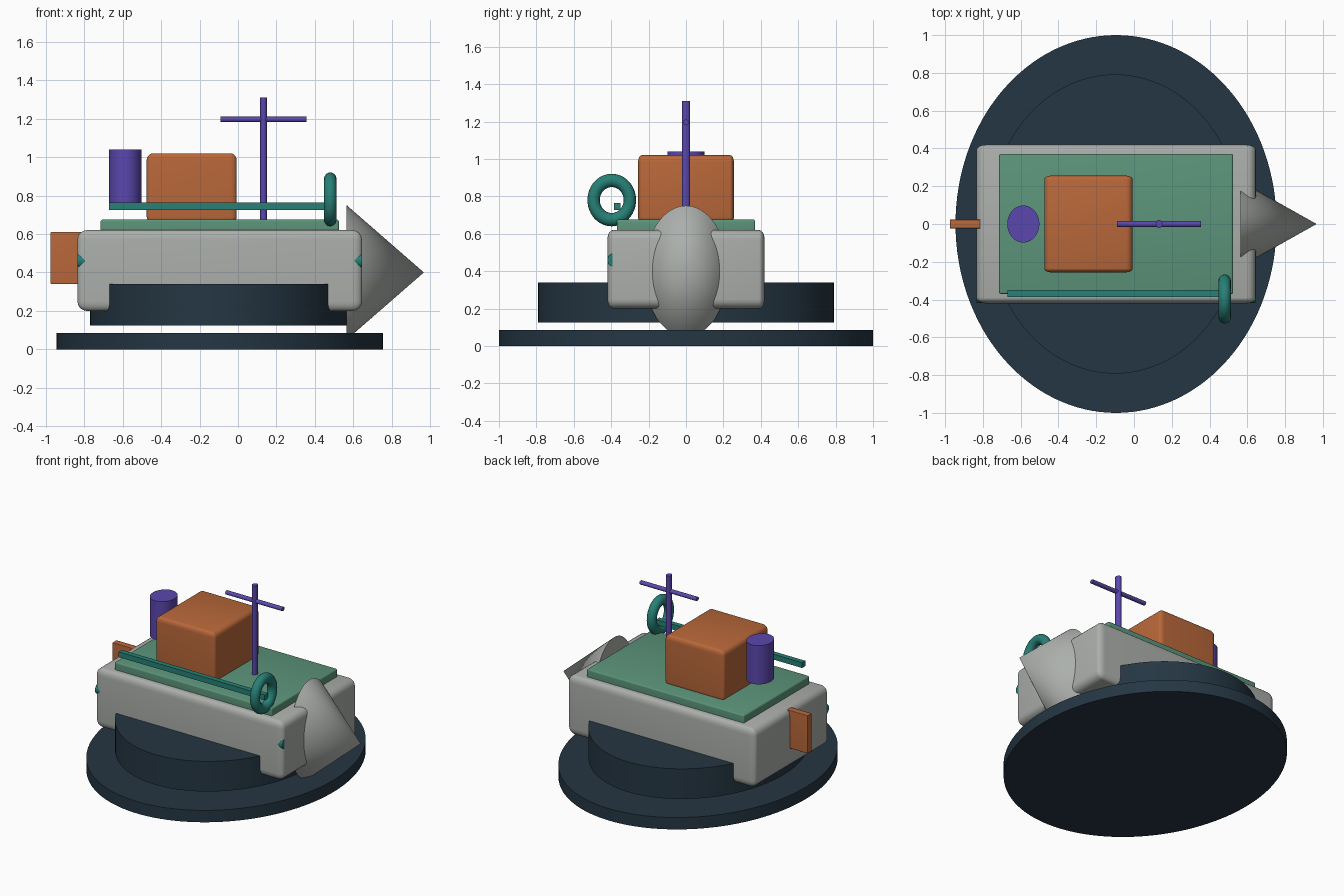
import bpy, bmesh, math
from mathutils import Matrix, Vector

cube = bpy.data.objects.get("Cube")
if cube:
    bpy.data.objects.remove(cube, do_unlink=True)


def material(name, rgb):
    m = bpy.data.materials.new(name)
    m.use_nodes = True
    m.diffuse_color = (*rgb, 1)
    bsdf = next(n for n in m.node_tree.nodes if n.type == "BSDF_PRINCIPLED")
    bsdf.inputs["Base Color"].default_value = (*rgb, 1)
    return m


navy = material("dark navy", (0.018, 0.037, 0.056))
grey = material("hull grey", (0.41, 0.43, 0.41))
green = material("deck green", (0.107, 0.30, 0.198))
orange = material("cabin orange", (0.485, 0.138, 0.042))
teal = material("trim teal", (0.02, 0.215, 0.18))
purple = material("mast purple", (0.105, 0.064, 0.42))


def finish(name, bm, mat):
    bmesh.ops.recalc_face_normals(bm, faces=bm.faces[:])
    mesh = bpy.data.meshes.new(name)
    bm.to_mesh(mesh)
    bm.free()
    mesh.materials.append(mat)
    for p in mesh.polygons:
        p.use_smooth = True
    mesh.set_sharp_from_angle(angle=math.radians(35))
    obj = bpy.data.objects.new(name, mesh)
    bpy.context.collection.objects.link(obj)
    return obj


def box(name, mat, low, high, bevel=0, squash=0.6):
    """Box between two corners; edge rounding is narrower along y."""
    low, high = Vector(low), Vector(high)
    size, centre = high - low, (low + high) / 2
    bm = bmesh.new()
    bmesh.ops.create_cube(bm, size=1)
    bmesh.ops.scale(bm, vec=(size.x, size.y / squash, size.z), verts=bm.verts)
    if bevel:
        bmesh.ops.bevel(bm, geom=bm.edges[:], offset=bevel, segments=5,
                        profile=0.5, affect="EDGES")
    bmesh.ops.scale(bm, vec=(1, squash, 1), verts=bm.verts)
    bmesh.ops.translate(bm, vec=centre, verts=bm.verts)
    return finish(name, bm, mat)


def rod(name, mat, centre, radii, length, axis="Z", tip=1, sides=64):
    """Elliptic cylinder, or a cone when tip is 0, along z or x."""
    bm = bmesh.new()
    bmesh.ops.create_cone(bm, cap_ends=True, segments=sides, radius1=1,
                          radius2=tip, depth=length)
    bmesh.ops.scale(bm, vec=(radii[0], radii[1], 1), verts=bm.verts)
    if axis == "X":
        bmesh.ops.rotate(bm, matrix=Matrix.Rotation(math.pi / 2, 3, "Y"),
                         verts=bm.verts)
    bmesh.ops.translate(bm, vec=centre, verts=bm.verts)
    return finish(name, bm, mat)


def ring(name, mat, centre, major, minor, stretch):
    """Torus with its axis along x, stretched upward."""
    bm = bmesh.new()
    n, m = 48, 16
    loops = []
    for i in range(n):
        a = math.tau * i / n
        loop = []
        for j in range(m):
            b = math.tau * j / m
            r = major + minor * math.cos(b)
            loop.append(bm.verts.new((minor * math.sin(b), r * math.cos(a),
                                      r * math.sin(a) * stretch)))
        loops.append(loop)
    for i in range(n):
        p, q = loops[i], loops[(i + 1) % n]
        for j in range(m):
            k = (j + 1) % m
            bm.faces.new((p[j], q[j], q[k], p[k]))
    bmesh.ops.translate(bm, vec=centre, verts=bm.verts)
    return finish(name, bm, mat)


# Display base: two oval discs
rod("base_plate", navy, (-0.095, 0, 0.0425), (0.85, 1.0), 0.085, sides=128)
rod("cradle_disc", navy, (-0.1, 0, 0.2325), (0.67, 0.792), 0.215, sides=128)

# Hull, pointed bow and rudder
box("hull", grey, (-0.835, -0.42, 0.2), (0.645, 0.42, 0.62), 0.05)
rod("bow_cone", grey, (0.766, 0, 0.4), (0.35, 0.225), 0.402, "X", tip=0)
box("rudder", orange, (-0.975, -0.023, 0.34), (-0.8, 0.023, 0.61), 0.004)
rod("side_strake", teal, (-0.095, -0.387, 0.46), (0.036, 0.032), 1.478, "X")

# Deck and superstructure
box("deck", green, (-0.715, -0.37, 0.6), (0.525, 0.37, 0.675), 0.012)
box("cabin", orange, (-0.475, -0.256, 0.655), (-0.007, 0.256, 1.02), 0.035)
rod("funnel", purple, (-0.586, 0, 0.902), (0.085, 0.098), 0.276)

# Mast with crossbar
rod("mast", purple, (0.133, 0, 0.987), (0.018, 0.022), 0.646, sides=32)
rod("mast_crossbar", purple, (0.133, 0, 1.196), (0.014, 0.016), 0.446, "X", sides=32)

# Side rail and life ring
box("side_rail", teal, (-0.67, -0.386, 0.726), (0.48, -0.35, 0.764))
ring("life_ring", teal, (0.48, -0.397, 0.78), 0.097, 0.033, 1.08)
